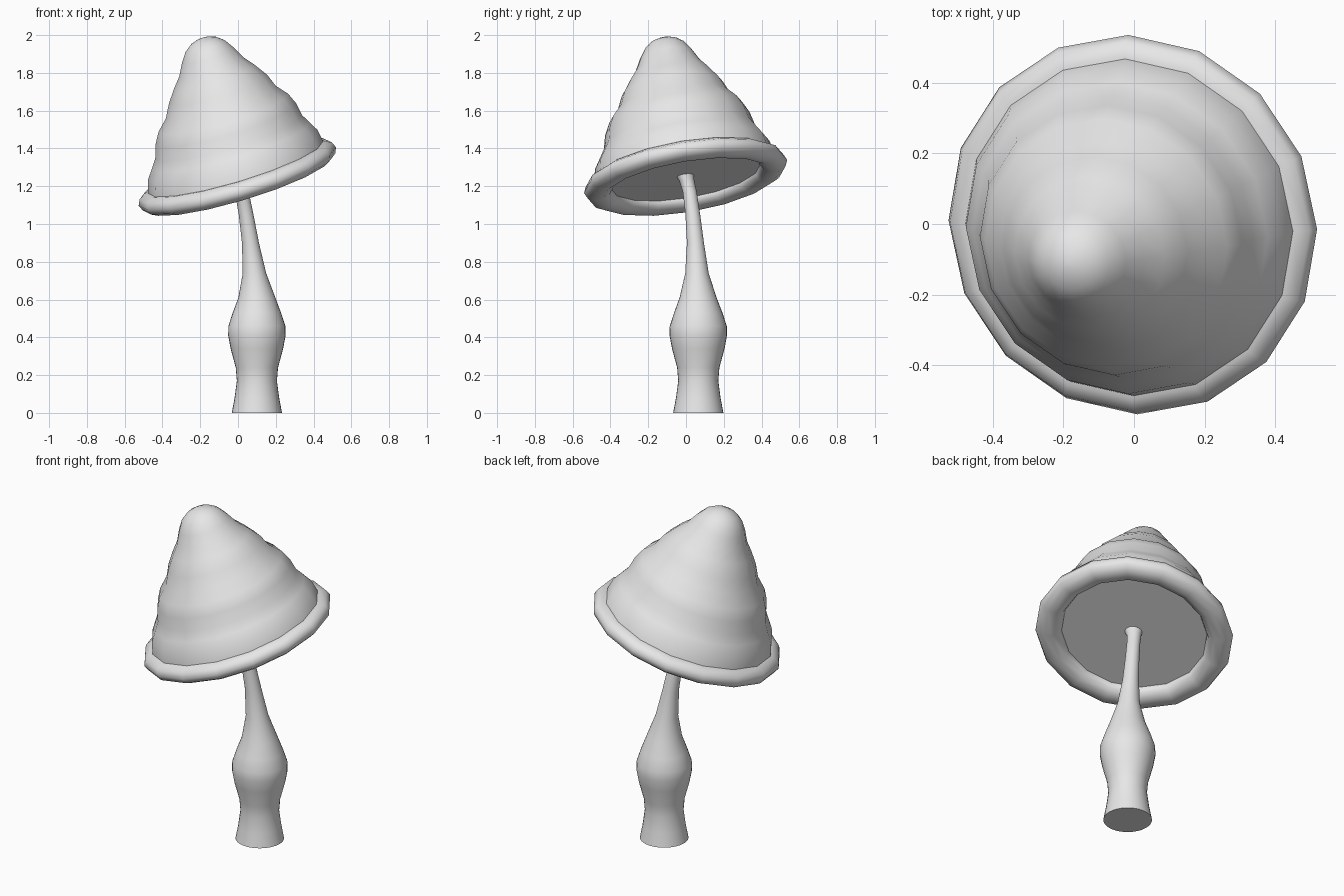
import bpy, bmesh
from math import sin, cos, tau, radians
from mathutils import Vector

cube = bpy.data.objects.get("Cube")
if cube:
    bpy.data.objects.remove(cube, do_unlink=True)

grey = bpy.data.materials.new("plain_grey")
grey.use_nodes = True
tone = (0.8, 0.8, 0.8, 1)
grey.diffuse_color = tone
grey.node_tree.nodes["Principled BSDF"].inputs["Base Color"].default_value = tone


def loft(name, rings, sides, closed=False, cap_start=False, cap_end=False):
    """Skin circular rings given as (centre x, centre y, height, radius)."""
    bm = bmesh.new()
    loops = []
    for x, y, z, r in rings:
        loops.append([bm.verts.new((x + r * cos(tau * i / sides),
                                    y + r * sin(tau * i / sides), z))
                      for i in range(sides)])
    pairs = list(zip(loops, loops[1:]))
    if closed:
        pairs.append((loops[-1], loops[0]))
    for a, b in pairs:
        for i in range(sides):
            j = (i + 1) % sides
            bm.faces.new((a[i], a[j], b[j], b[i]))
    if cap_start:
        bm.faces.new(loops[0][::-1])
    if cap_end:
        bm.faces.new(loops[-1])
    bmesh.ops.recalc_face_normals(bm, faces=bm.faces)
    mesh = bpy.data.meshes.new(name)
    bm.to_mesh(mesh)
    bm.free()
    mesh.materials.append(grey)
    obj = bpy.data.objects.new(name, mesh)
    bpy.context.collection.objects.link(obj)
    bpy.ops.object.select_all(action="DESELECT")
    obj.select_set(True)
    bpy.context.view_layer.objects.active = obj
    bpy.ops.object.shade_smooth_by_angle(angle=radians(60))
    return obj


# Leaning stem with a bulbous lower part and a flared top
loft("stem", [
    (.10, .065, 0, .133), (.10, .065, .08, .118), (.10, .065, .17, .106),
    (.10, .065, .24, .112), (.10, .065, .34, .139), (.10, .065, .41, .152),
    (.10, .065, .46, .151), (.10, .065, .53, .128), (.10, .064, .61, .098),
    (.087, .058, .74, .062), (.066, .05, .9, .045), (.043, .036, 1.05, .039),
    (.02, .02, 1.17, .037), (.003, .004, 1.23, .04), (-.01, -.015, 1.275, .055),
], 32, cap_start=True, cap_end=True)

# Cap built upright with terraced ripples, then tilted
profile = [(.02, .495), (.07, .482), (.13, .468), (.18, .436), (.23, .405),
           (.30, .388), (.36, .358), (.42, .303), (.49, .271), (.56, .222),
           (.615, .177), (.68, .143), (.73, .109), (.758, .073), (.772, .035),
           (.776, .008)]
cap = loft("cap", [(.035 * min(h * 2, 1), .01 * h, h, r) for h, r in profile],
           16, cap_end=True)

# Rolled rim
steps = 10
rim = loft("rim", [(0, 0, .012 + .053 * sin(tau * k / steps),
                    .473 + .072 * cos(tau * k / steps)) for k in range(steps)],
           16, closed=True)

# Flat underside
underside = loft("underside", [(0, 0, .012, .44)], 16, cap_start=True)

tilt = Vector((0, 0, 1)).rotation_difference(Vector((-.3, -.17, 1)))
for part in (cap, rim, underside):
    part.rotation_mode = "QUATERNION"
    part.rotation_quaternion = tilt
    part.location = (0, 0, 1.24)
